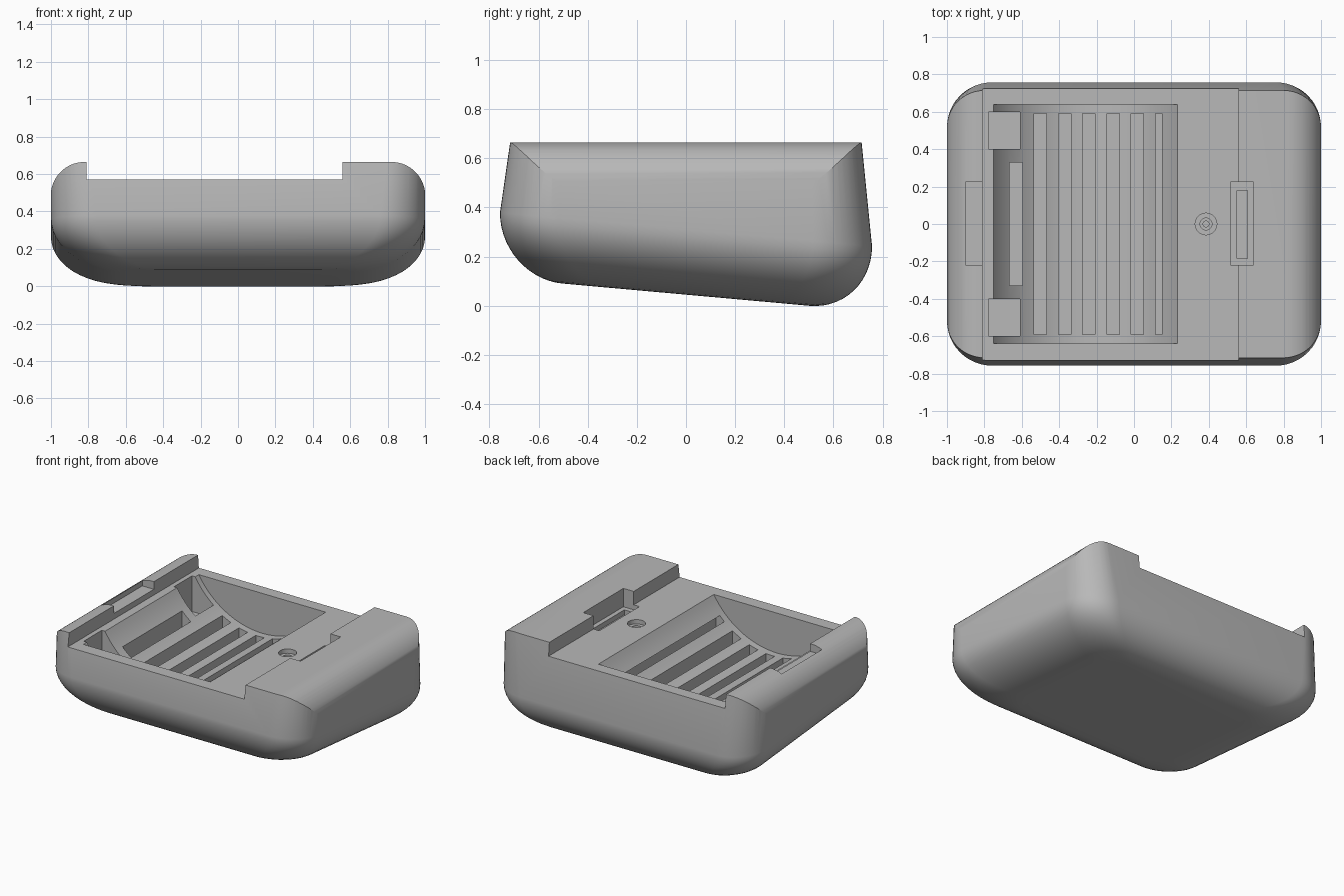
import bpy, bmesh, math

if "Cube" in bpy.data.objects:
    bpy.data.objects.remove(bpy.data.objects["Cube"], do_unlink=True)

grey = bpy.data.materials.new("matte_grey")
grey.use_nodes = True
COLOUR = (0.48, 0.48, 0.48, 1)
grey.diffuse_color = COLOUR
grey.node_tree.nodes["Principled BSDF"].inputs["Base Color"].default_value = COLOUR


def make_object(name, bm):
    bmesh.ops.recalc_face_normals(bm, faces=bm.faces)
    mesh = bpy.data.meshes.new(name)
    bm.to_mesh(mesh)
    bm.free()
    mesh.materials.append(grey)
    ob = bpy.data.objects.new(name, mesh)
    bpy.context.collection.objects.link(ob)
    return ob


def loft(name, rings):
    bm = bmesh.new()
    loops = [[bm.verts.new(p) for p in ring] for ring in rings]
    for a, b in zip(loops, loops[1:]):
        for i in range(len(a)):
            j = (i + 1) % len(a)
            bm.faces.new((a[i], a[j], b[j], b[i]))
    bm.faces.new(loops[0])
    bm.faces.new(loops[-1])
    return make_object(name, bm)


def extrude_y(name, profile, y0, y1):
    return loft(name, [[(x, y, z) for x, z in profile] for y in (y0, y1)])


def box(name, x0, x1, y0, y1, z0, z1):
    return extrude_y(name, [(x0, z0), (x1, z0), (x1, z1), (x0, z1)], y0, y1)


def disc(name, x, y, r, z0, z1, n=32):
    angles = [math.tau * i / n for i in range(n)]
    return loft(name, [[(x + r * math.cos(a), y + r * math.sin(a), z)
                        for a in angles] for z in (z0, z1)])


def arc(cx, cz, rx, rz, start, end, n):
    angles = [math.radians(start + (end - start) * i / n) for i in range(n + 1)]
    return [(cx + rx * math.cos(a), cz + rz * math.sin(a)) for a in angles]


def combine(target, tool, operation="DIFFERENCE"):
    bpy.context.view_layer.objects.active = target
    mod = target.modifiers.new("cut", "BOOLEAN")
    mod.operation, mod.solver, mod.object = operation, "EXACT", tool
    bpy.ops.object.modifier_apply(modifier=mod.name)
    bpy.data.objects.remove(tool, do_unlink=True)


# Shell: stacked rounded rectangles, with the underside tilted front to back
TILT = 0.09


def ring(hx, hy, radius, z, tilt):
    points = []
    for sx, sy, start in ((1, 1, 0), (-1, 1, 90), (-1, -1, 180), (1, -1, 270)):
        points += arc(sx * (hx - radius), sy * (hy - radius),
                      radius, radius, start, start + 90, 12)
    return [(x, y, z - tilt * y) for x, y in points]


rings = [ring(1.0, 0.712, 0.2, 0.69, 0)]
STEPS = 14
for i in range(STEPS + 1):
    a = math.pi / 2 * i / STEPS
    inset = 1 - math.cos(a)
    rings.append(ring(1 - 0.4 * inset, 0.757 - 0.255 * inset,
                      0.24 - 0.06 * inset, 0.045 + 0.265 * (1 - math.sin(a)), TILT))
shell = loft("dock_body", rings)

# Rounded shoulders along both ends
outline = [(-1.002, -0.3), (1.002, -0.3)]
outline += arc(0.822, 0.48, 0.18, 0.184, 0, 90, 14)
outline += arc(-0.822, 0.48, 0.18, 0.184, 90, 180, 14)
combine(shell, extrude_y("shoulder_form", outline, -1, 1), "INTERSECT")

# Sunken deck between the two rails
combine(shell, box("deck_cut", -0.81, 0.56, -1, 1, 0.57, 1))

# Curved cradle
CX, CZ, R = -0.26, 0.863, 0.573
cradle = arc(CX, CZ, R, R, 0, 360, 96)[:-1]
combine(shell, extrude_y("cradle_cut", cradle, -0.64, 0.64))

# Ventilation slots
for i in range(6):
    x = -0.535 + 0.13 * i
    combine(shell, box("vent_cut", x, x + 0.067, -0.59, 0.59, 0.2, 0.463))

# Long contact slot and corner pockets
combine(shell, box("contact_cut", -0.665, -0.597, -0.33, 0.33, 0.3, 0.6))
for side in (-1, 1):
    y = 0.5 * side
    combine(shell, box("pocket_cut", -0.777, -0.61, y - 0.1, y + 0.1, 0.32, 0.7))

# Latch notches in the rails
combine(shell, box("right_notch_cut", -0.9, -0.8, -0.22, 0.225, 0.61, 1))
combine(shell, box("left_notch_cut", 0.515, 0.64, -0.22, 0.225, 0.535, 1))
combine(shell, box("latch_slot_cut", 0.55, 0.608, -0.185, 0.18, 0.5, 1))

# Screw hole with a small pin inside
combine(shell, disc("screw_seat_cut", 0.385, 0, 0.058, 0.54, 0.7))
combine(shell, disc("screw_hole_cut", 0.385, 0, 0.032, 0.49, 0.7))
pin = disc("screw_pin", 0.385, 0, 0.018, 0.48, 0.525)

# Smooth curves, crisp edges
for ob in (shell, pin):
    bpy.ops.object.select_all(action="DESELECT")
    ob.select_set(True)
    bpy.context.view_layer.objects.active = ob
    bpy.ops.object.shade_smooth_by_angle(angle=math.radians(25))
